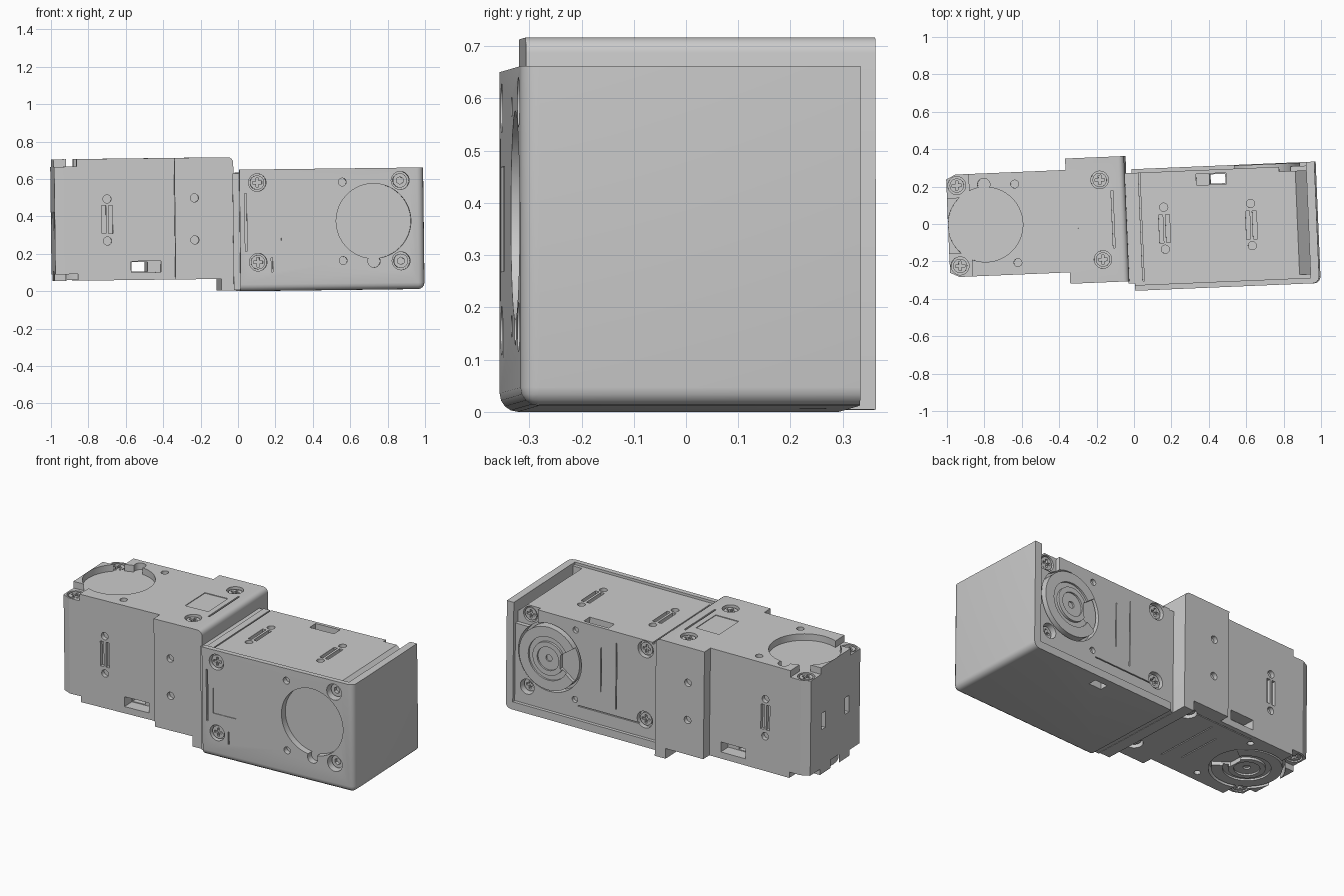
import bpy, bmesh
from math import radians, pi
from mathutils import Matrix, Vector

if "Cube" in bpy.data.objects:
    bpy.data.objects.remove(bpy.data.objects["Cube"])

# Each actuator is modelled in its own frame: u = length, v = width, w = output axis
LEFT = Matrix(((-1, 0, 0, 0), (0, -1, 0, .03), (0, 0, 1, .072), (0, 0, 0, 1)))
RIGHT = Matrix(((1, 0, 0, -.07), (0, 0, -1, .293), (0, 1, 0, .372), (0, 0, 0, 1)))
# Slight overall tilt of the assembly
TILT = Matrix.Rotation(radians(2.4), 4, 'Z') @ Matrix.Rotation(radians(-.7), 4, 'Y')
D = .65        # actuator thickness
HORN_U = .785  # output shaft position


def obj(name, bm):
    bmesh.ops.recalc_face_normals(bm, faces=bm.faces)
    me = bpy.data.meshes.new(name)
    bm.to_mesh(me)
    bm.free()
    ob = bpy.data.objects.new(name, me)
    bpy.context.collection.objects.link(ob)
    return ob


def prism(name, pts, w0, w1):
    bm = bmesh.new()
    f = bm.faces.new([bm.verts.new((u, v, w0)) for u, v in pts])
    ext = bmesh.ops.extrude_face_region(bm, geom=[f])
    bmesh.ops.translate(bm, vec=(0, 0, w1 - w0),
                        verts=[g for g in ext['geom'] if isinstance(g, bmesh.types.BMVert)])
    return obj(name, bm)


def box(u0, u1, v0, v1, w0, w1, name="cutter"):
    return prism(name, [(u0, v0), (u1, v0), (u1, v1), (u0, v1)], w0, w1)


def cyl(u, v, w, r, h, axis='w', n=32, name="cutter"):
    bm = bmesh.new()
    m = Matrix.Translation((u, v, w))
    if axis == 'v':
        m = m @ Matrix.Rotation(pi / 2, 4, 'X')
    bmesh.ops.create_cone(bm, cap_ends=True, segments=n, radius1=r, radius2=r, depth=h, matrix=m)
    return obj(name, bm)


def round_edges(ob, test, width, seg=4):
    bm = bmesh.new()
    bm.from_mesh(ob.data)
    es = [e for e in bm.edges if test((e.verts[0].co + e.verts[1].co) / 2)]
    bmesh.ops.bevel(bm, geom=es, offset=width, segments=seg, profile=.5, affect='EDGES')
    bm.to_mesh(ob.data)
    bm.free()


def cut(ob, *cutters):
    bpy.context.view_layer.objects.active = ob
    for c in cutters:
        m = ob.modifiers.new("cut", 'BOOLEAN')
        m.operation, m.solver, m.object = 'DIFFERENCE', 'EXACT', c
        bpy.ops.object.modifier_apply(modifier=m.name)
        bpy.data.objects.remove(c)


def place(ob, frame):
    ob.data.transform(TILT @ frame)
    return ob


def screw(name, u, v, w, up, frame, cross=True):
    """Screw head whose outer face lies at w, facing up = +1 or -1."""
    head = cyl(u, v, w - up * .02, .038, .04, name=name)
    if cross:
        cut(head, box(u - .025, u + .025, v - .007, v + .007, w - .015, w + .015),
            box(u - .007, u + .007, v - .025, v + .025, w - .015, w + .015))
    else:
        cut(head, cyl(u, v, w, .02, .04, n=6))
    place(head, frame)


def horn(name, frame):
    """Lathed output disc with one open sector."""
    prof = [(0, .02), (.02, .02), (.02, .01), (.07, .01), (.07, 0), (.1, 0), (.1, .014),
            (.13, .014), (.13, .003), (.19, .003), (.19, .06), (0, .06)]
    bm = bmesh.new()
    vs = [bm.verts.new((r, 0, w)) for r, w in prof]
    es = [bm.edges.new(p) for p in zip(vs, vs[1:])]
    bmesh.ops.spin(bm, geom=vs + es, cent=(0, 0, 0), axis=(0, 0, 1), angle=2 * pi, steps=64)
    bmesh.ops.remove_doubles(bm, verts=bm.verts, dist=1e-5)
    bmesh.ops.translate(bm, vec=(HORN_U, 0, 0), verts=bm.verts)
    ob = obj(name, bm)
    c = HORN_U
    cut(ob, prism("cutter", [(c - .08, -.04), (c - .08, .04), (c - .2, .13), (c - .2, -.13)], -.02, .025))
    place(ob, frame)


def face_details(ob, back):
    """Recesses shared by both actuators on the idler (w = D) and horn (w = back) faces."""
    cut(ob, cyl(HORN_U, 0, D, .2, .08, n=64), cyl(HORN_U, -.215, D, .033, .08),
        cyl(HORN_U, 0, back, .205, .1, n=64))
    for s in (-1, 1):
        cut(ob, cyl(.62, s * .21, D, .021, .06), cyl(.62, s * .21, back, .018, .04),
            cyl(.165, s * .213, D, .047, .07), cyl(.165, s * .213, back, .05, .06),
            cyl(.93, s * .215, D, .048, .14), cyl(.93, s * .215, back, .045, .12))
    # label outline slot and housing seams
    cut(ob, box(.097, .107, -.155, .155, D - .012, D + .02),
        box(.14, .29, -.1, .1, D - .004, D + .02),
        box(.45, .456, -.12, .15, back - .02, back + .008),
        box(.35, .356, -.2, .2, back - .02, back + .008),
        box(.2, .6, -.246, -.24, back - .02, back + .008))
    # cable socket, open right through on one half
    cut(ob, box(.49, .575, -.5, .5, .045, .095))


def side_vents(ob, u, v, slots=True):
    for w in (.21, .435):
        cut(ob, cyl(u, v, w, .022, .05, 'v'))
    if slots:
        for du in (-.018, .018):
            cut(ob, box(u + du - .011, u + du + .011, v - .02, v + .02, .25, .4))


# Left actuator with its wider mounting collar
half = [(.03, .335), (.345, .335), (.345, .274), (.935, .274), (.985, .25)]
left = prism("left_actuator_body", half + [(u, -v) for u, v in reversed(half)], 0, D)
round_edges(left, lambda c: abs(c.x - .03) < 1e-4 and abs(c.z - D) < 1e-4, .03)
for s in (-1, 1):
    v0, v1 = sorted((s * .15, s * .4))
    cut(left, box(.865, 1.1, v0, v1, .61, .8), box(.865, 1.1, v0, v1, -.1, .035))
face_details(left, 0)
for s in (-1, 1):
    side_vents(left, .705, s * .274)
    side_vents(left, .24, s * .335, slots=False)
    v0, v1 = sorted((s * .2, s * .4))
    cut(left, box(.42, .58, v0, v1, .04, .1))
    # end face sockets
    cut(left, box(.95, 1.1, s * .12 - .02, s * .12 + .02, .27, .37))
    screw("left_screw_end", .93, s * .215, .607, 1, LEFT)
    screw("left_screw_end_lower", .93, s * .215, .038, -1, LEFT)
    screw("left_screw_collar", .165, s * .213, D - .012, 1, LEFT)
    screw("left_screw_collar_lower", .165, s * .213, .014, -1, LEFT)
place(left, LEFT)
horn("left_horn", LEFT)

# Flange below the collar and neck joining the two halves
flange = place(box(.03, .1, -.335, .335, -.062, .001, "collar_flange"), LEFT)
neck = place(box(.035, .1, -.36, .262, .02, .61, "joining_neck"), RIGHT)

# Right actuator inside its rounded end shell
V0, U1 = -.367, 1.055
right = box(.07, U1, V0, .283, 0, D, "right_actuator_body")


def outer(c):
    return sum((abs(c.x - U1) < 1e-4, abs(c.y - V0) < 1e-4, abs(c.z - D) < 1e-4)) == 2


round_edges(right, outer, .035)
# lowered actuator top, chamfer groove beside the end wall, inset horn face
cut(right, box(0, 1.01, .268, .4, -.1, .62),
    prism("cutter", [(.95, .269), (.95, .3), (1.01, .3), (1.01, .215)], .035, .6),
    box(0, 1.01, -.32, .4, -.1, .02),
    box(.865, 1.01, .15, .4, -.1, .045),
    box(.112, .12, .258, .3, -.1, .6))
face_details(right, .02)
cut(right, box(.42, .58, .2, .4, .04, .1), box(.235, .243, -.265, -.19, D - .012, D + .02))
side_vents(right, .24, .268)
side_vents(right, .705, .268)
for s in (-1, 1):
    screw("right_screw_end", .93, s * .215, D - .03, 1, RIGHT, cross=False)
    screw("right_screw_neck", .165, s * .213, D - .012, 1, RIGHT)
    screw("right_screw_back", .93, s * .215, .05, -1, RIGHT)
    screw("right_screw_back_neck", .165, s * .213, .032, -1, RIGHT)
place(right, RIGHT)
horn("right_horn", RIGHT)

# Smooth only the curved walls and settle the model on the ground
parts = [o for o in bpy.context.scene.objects if o.type == 'MESH']
low = min(v.co.z for o in parts for v in o.data.vertices)
for o in parts:
    o.data.transform(Matrix.Translation((0, 0, -low)))
    o.select_set(True)
bpy.context.view_layer.objects.active = left
bpy.ops.object.shade_smooth_by_angle(angle=radians(25))
